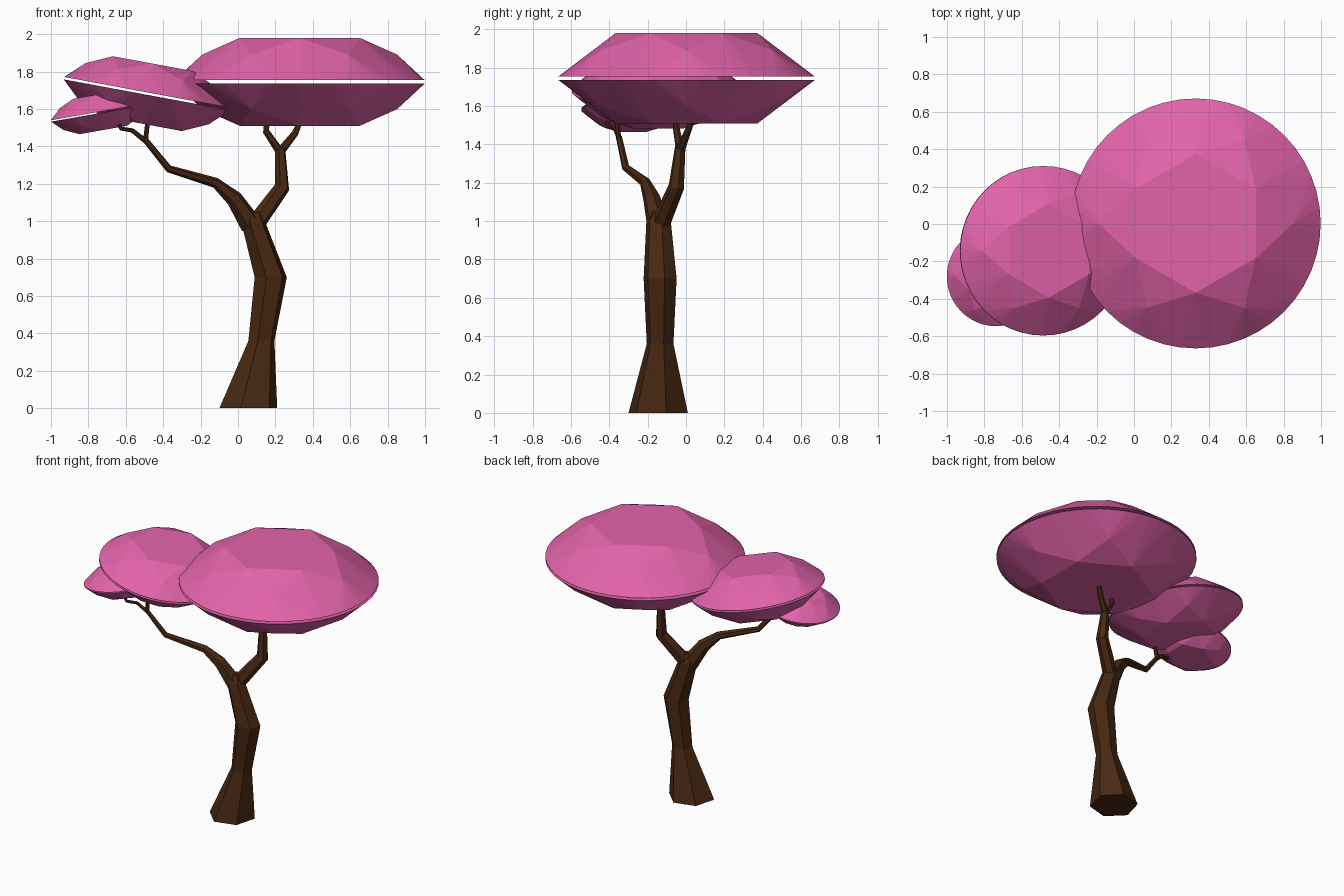
import bpy, bmesh, math
from mathutils import Vector, Matrix

if "Cube" in bpy.data.objects:
    bpy.data.objects.remove(bpy.data.objects["Cube"])


def material(name, rgb):
    m = bpy.data.materials.new(name)
    m.diffuse_color = (*rgb, 1)
    m.use_nodes = True
    m.node_tree.nodes["Principled BSDF"].inputs["Base Color"].default_value = m.diffuse_color
    return m


BARK = material("dark bark", (0.065, 0.021, 0.006))
PINK = material("blossom pink", (0.76, 0.125, 0.40))


def finish(bm, name, mat):
    bmesh.ops.recalc_face_normals(bm, faces=bm.faces)
    mesh = bpy.data.meshes.new(name)
    bm.to_mesh(mesh)
    bm.free()
    mesh.materials.append(mat)
    ob = bpy.data.objects.new(name, mesh)
    bpy.context.collection.objects.link(ob)
    return ob


def limb(name, points, sides=6, level=False):
    """Faceted tapering tube through (x, y, z, radius) points."""
    bm = bmesh.new()
    pos = [Vector(p[:3]) for p in points]
    rings = []
    for i, p in enumerate(points):
        a, b = pos[max(i - 1, 0)], pos[min(i + 1, len(pos) - 1)]
        direction = Vector((0, 0, 1)) if level else (b - a).normalized()
        turn = Vector((0, 0, 1)).rotation_difference(direction)
        ring = []
        for k in range(sides):
            t = 2 * math.pi * k / sides + math.radians(15)
            ring.append(bm.verts.new(pos[i] + turn @ Vector((p[3] * math.cos(t), p[3] * math.sin(t), 0))))
        rings.append(ring)
    for r, s in zip(rings, rings[1:]):
        for k in range(sides):
            n = (k + 1) % sides
            bm.faces.new((r[k], r[n], s[n], s[k]))
    bm.faces.new(rings[0][::-1])
    bm.faces.new(rings[-1])
    return finish(bm, name, BARK)


def canopy(name, center, radius, height, tilt):
    """Two faceted domes, back to back, with a thin gap at the rim."""
    place = Matrix.Translation(center) @ Matrix.Rotation(math.radians(tilt), 4, 'Y')
    # count, radius, height fraction, start angle
    levels = [(6, 0.555, 1.0, 30), (6, 0.78, 0.62, 0), (48, 1.0, 0.04, 0)]
    for side, sign in (("top", 1), ("underside", -1)):
        bm = bmesh.new()
        for count, r, h, start in levels:
            for k in range(count):
                t = 2 * math.pi * k / count + math.radians(start)
                bm.verts.new(place @ Vector((radius * r * math.cos(t), radius * r * math.sin(t),
                                             sign * height * h)))
        bmesh.ops.convex_hull(bm, input=bm.verts)
        finish(bm, f"{name}_{side}", PINK)


# Trunk with flared foot and a bend
limb("trunk", [(0.055, -0.145, 0.0, 0.16), (0.125, -0.135, 0.36, 0.072),
               (0.175, -0.135, 0.70, 0.089), (0.08, -0.143, 1.0, 0.066),
               (0.085, -0.14, 1.05, 0.035)], level=True)

# Right branch and its fork
limb("right_branch", [(0.09, -0.135, 0.98, 0.05), (0.235, -0.05, 1.18, 0.042),
                      (0.225, -0.03, 1.39, 0.028)])
limb("right_branch_inner_twig", [(0.225, -0.03, 1.37, 0.023), (0.15, -0.05, 1.48, 0.018),
                                 (0.155, -0.055, 1.54, 0.015)])
limb("right_branch_outer_twig", [(0.225, -0.03, 1.37, 0.024), (0.305, 0.01, 1.47, 0.018),
                                 (0.335, 0.035, 1.54, 0.014)])

# Left branch and its fork
limb("left_branch", [(0.07, -0.145, 0.98, 0.06), (-0.02, -0.18, 1.12, 0.045),
                     (-0.12, -0.215, 1.205, 0.028), (-0.37, -0.315, 1.28, 0.02),
                     (-0.50, -0.35, 1.44, 0.016)])
limb("left_branch_upper_twig", [(-0.495, -0.35, 1.425, 0.014), (-0.48, -0.365, 1.56, 0.012)])
limb("left_branch_side_twig", [(-0.49, -0.345, 1.425, 0.014), (-0.565, -0.37, 1.485, 0.012),
                               (-0.625, -0.405, 1.495, 0.011), (-0.65, -0.415, 1.54, 0.008)])

# Blossom canopies
canopy("large_canopy", (0.33, 0.003, 1.745), 0.668, 0.235, 0)
canopy("middle_canopy", (-0.485, -0.143, 1.682), 0.453, 0.163, 10.5)
canopy("small_canopy", (-0.738, -0.28, 1.582), 0.266, 0.096, -10)
